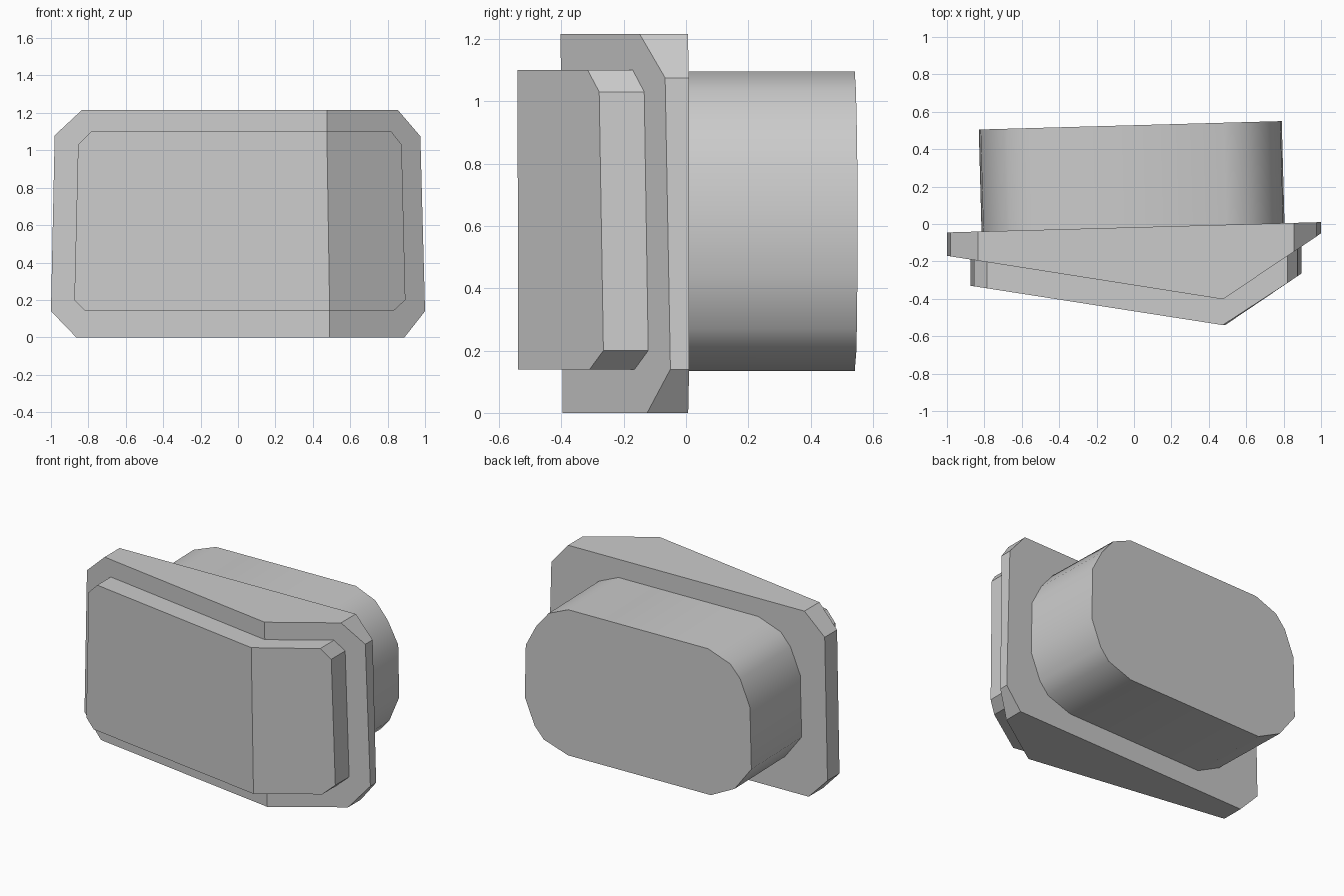
import bpy
import bmesh

cube = bpy.data.objects.get("Cube")
if cube:
    bpy.data.objects.remove(cube)

COLOUR = (0.6, 0.6, 0.6, 1)
grey = bpy.data.materials.new("plain grey")
grey.use_nodes = True
grey.diffuse_color = COLOUR
grey.node_tree.nodes["Principled BSDF"].inputs["Base Color"].default_value = COLOUR


def depth(profile):
    """Return y as a piecewise linear function of x."""
    def y_at(x):
        for (x0, y0), (x1, y1) in zip(profile, profile[1:]):
            if x <= x1 or x1 == profile[-1][0]:
                return y0 + (y1 - y0) * (x - x0) / (x1 - x0)
    return y_at


def slab(name, outline, front, back, fold=None, shift=0.0):
    """Extrude an (x, z) outline from front to back; fold = the two ridge points."""
    bm = bmesh.new()
    f = [bm.verts.new((x, front(x), z)) for x, z in outline]
    b = [bm.verts.new((x + shift, back(x + shift), z)) for x, z in outline]
    n = len(outline)
    if fold:
        i, j = fold
        bm.faces.new(f[i:j + 1])
        bm.faces.new(f[j:] + f[:i + 1])
    else:
        bm.faces.new(f)
    bm.faces.new(b[::-1])
    for k in range(n):
        m = (k + 1) % n
        bm.faces.new((f[k], b[k], b[m], f[m]))
    bmesh.ops.recalc_face_normals(bm, faces=bm.faces)
    mesh = bpy.data.meshes.new(name)
    bm.to_mesh(mesh)
    bm.free()
    mesh.materials.append(grey)
    obj = bpy.data.objects.new(name, mesh)
    bpy.context.collection.objects.link(obj)
    return obj


# Depth lines shared by the parts
flange_front = depth([(-1, -.17), (.48, -.403), (1, -.05)])
flange_back = depth([(-1, -.045), (1, .01)])
panel_front = depth([(-.875, -.33), (.485, -.542), (.895, -.265)])
body_back = depth([(-.83, .505), (.79, .55)])

# Chamfered flange with a folded front
slab("flange", [(-.865, 0), (.49, 0), (.89, 0), (1, .14), (.975, 1.075),
                (.855, 1.215), (.475, 1.215), (-.835, 1.215), (-.98, 1.08), (-1, .14)],
     flange_front, flange_back, (1, 6))

# Raised panel following the fold
slab("front_panel", [(-.815, .14), (.49, .14), (.83, .14), (.895, .2), (.875, 1.03),
                     (.82, 1.1), (.475, 1.1), (-.785, 1.1), (-.855, 1.03), (-.875, .2)],
     panel_front, lambda x: flange_front(x) + .01, (1, 6))

# Rounded rear body
body = slab("rear_body", [(-.525, .135), (.495, .135), (.67, .195), (.735, .27), (.805, .44),
                          (.798, .785), (.725, .925), (.635, 1.035), (.495, 1.095),
                          (-.505, 1.095), (-.665, 1.035), (-.735, .955), (-.805, .785),
                          (-.815, .38), (-.695, .22)],
            lambda x: flange_back(x) - .01, body_back, shift=-.015)
bpy.ops.object.select_all(action='DESELECT')
body.select_set(True)
bpy.context.view_layer.objects.active = body
bpy.ops.object.shade_smooth_by_angle(angle=.8)
